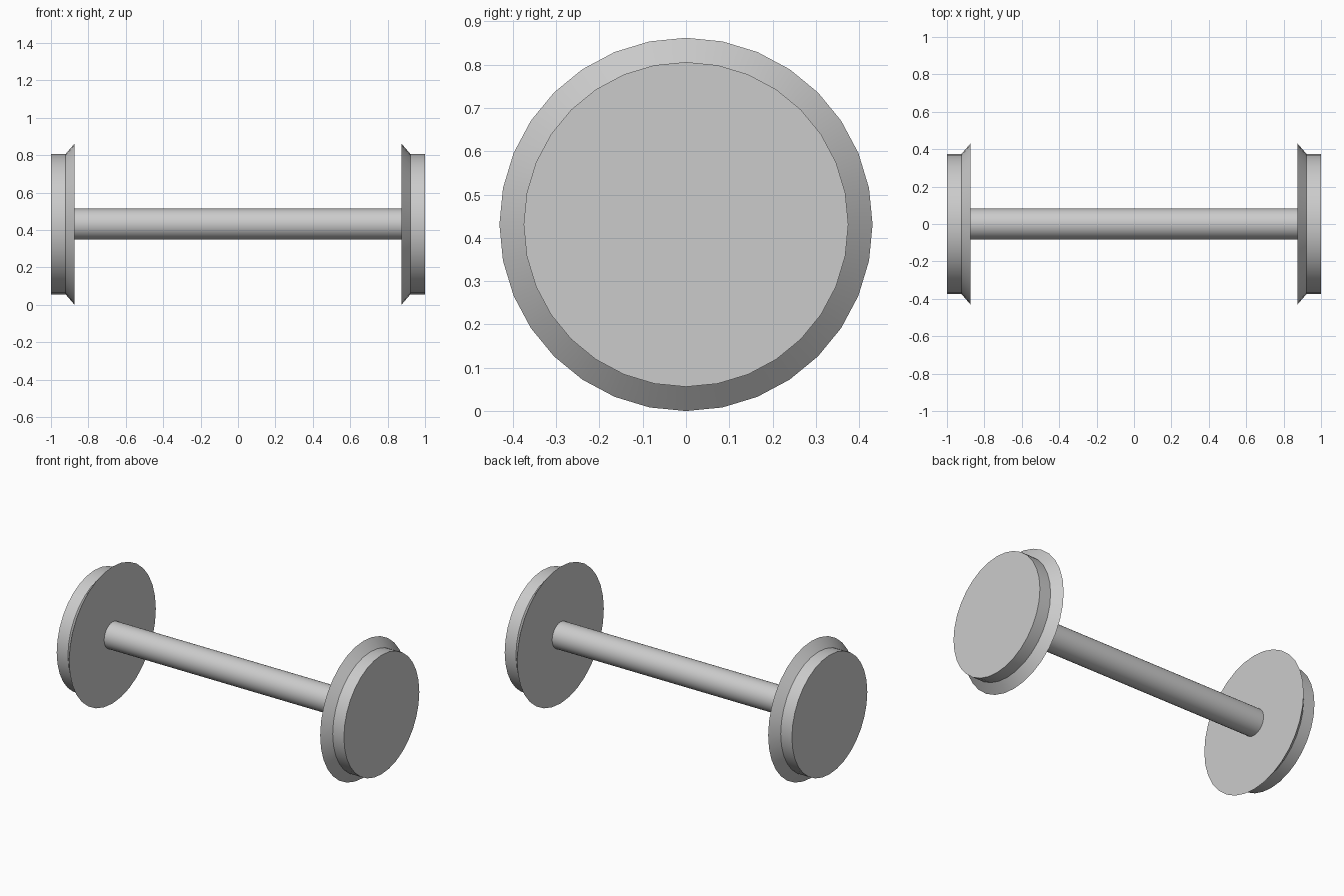
import bpy, bmesh, math

if "Cube" in bpy.data.objects:
    bpy.data.objects.remove(bpy.data.objects["Cube"])

SIDES = 32
FLANGE_R, TREAD_R, AXLE_R = 0.431, 0.375, 0.083
CENTRE_Z = FLANGE_R


def lathe_x(name, profile):
    """Solid of revolution about the x axis from (x, radius) points, capped at both ends."""
    bm = bmesh.new()
    rings = []
    for x, r in profile:
        rings.append([bm.verts.new((x, r * math.sin(2 * math.pi * i / SIDES),
                                    r * math.cos(2 * math.pi * i / SIDES)))
                      for i in range(SIDES)])
    for a, b in zip(rings, rings[1:]):
        for i in range(SIDES):
            j = (i + 1) % SIDES
            bm.faces.new((a[i], a[j], b[j], b[i]))
    bm.faces.new(rings[0])
    bm.faces.new(rings[-1])
    bmesh.ops.recalc_face_normals(bm, faces=bm.faces[:])
    mesh = bpy.data.meshes.new(name)
    bm.to_mesh(mesh)
    bm.free()
    ob = bpy.data.objects.new(name, mesh)
    ob.location.z = CENTRE_Z
    bpy.context.collection.objects.link(ob)
    bpy.ops.object.select_all(action='DESELECT')
    ob.select_set(True)
    bpy.context.view_layer.objects.active = ob
    bpy.ops.object.shade_smooth_by_angle(angle=math.radians(30))
    return ob


# Flanged wheels: flat tread outside, cone flange flaring towards the axle
for side, label in ((-1, "left"), (1, "right")):
    lathe_x(label + "_wheel", [(side * 0.874, FLANGE_R),
                               (side * 0.922, TREAD_R),
                               (side * 1.0, TREAD_R)])

# Axle between the inner wheel faces
lathe_x("axle", [(-0.874, AXLE_R), (0.874, AXLE_R)])
